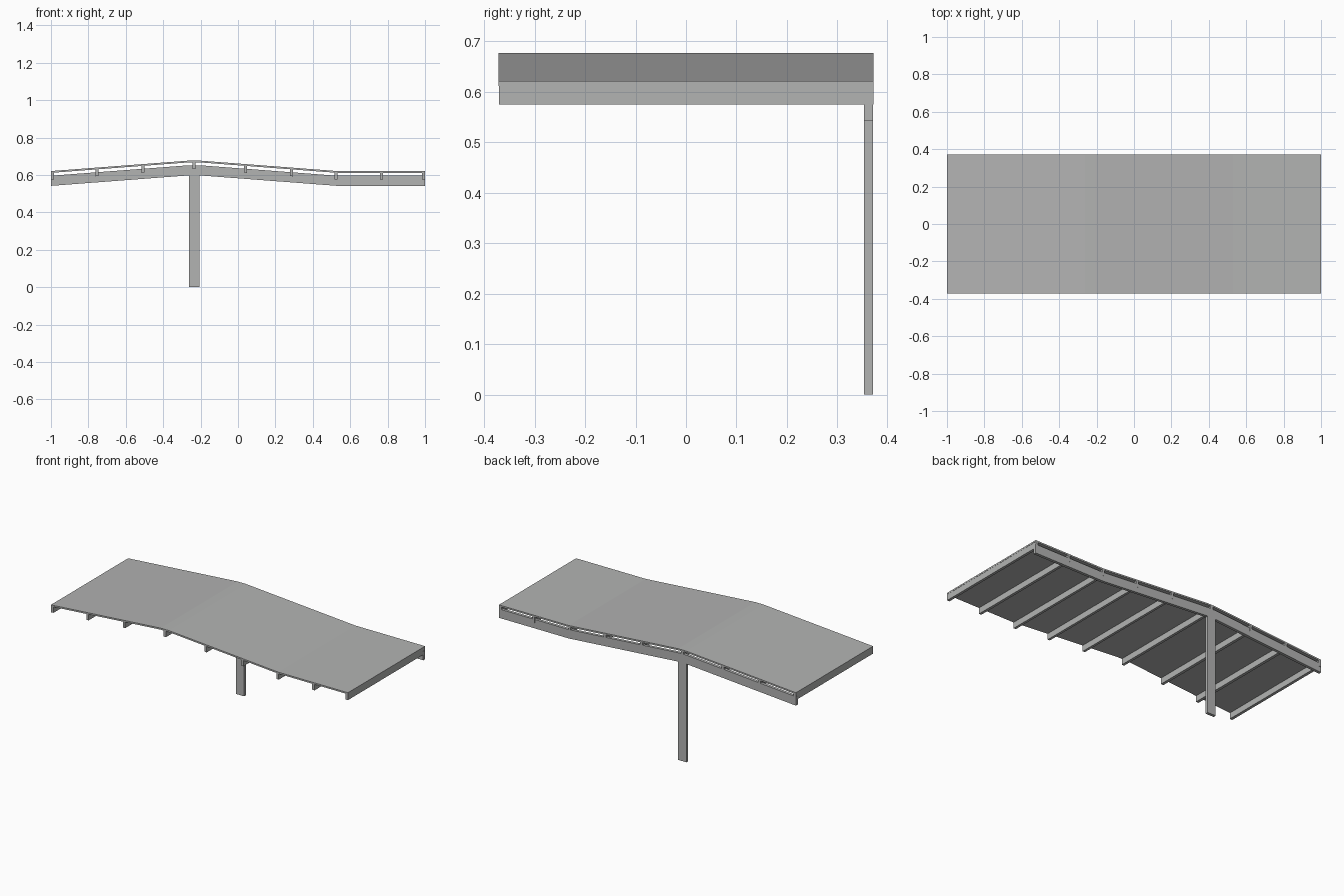
import bpy, bmesh

if "Cube" in bpy.data.objects:
    bpy.data.objects.remove(bpy.data.objects["Cube"])

steel = bpy.data.materials.new("light grey steel")
steel.diffuse_color = (0.45, 0.455, 0.45, 1)
steel.use_nodes = True
steel.node_tree.nodes["Principled BSDF"].inputs["Base Color"].default_value = steel.diffuse_color

# roof line: left eave, short flat ridge, right valley, right edge (x, top z)
LINE = [(-1.0, 0.621), (-0.262, 0.677), (-0.206, 0.677), (0.53, 0.621), (1.0, 0.621)]


def roof_z(x):
    for (x0, z0), (x1, z1) in zip(LINE, LINE[1:]):
        if x <= x1:
            return z0 + (z1 - z0) * (x - x0) / (x1 - x0)
    return LINE[-1][1]


def extrude_profile(name, pts, y0, y1):
    """Closed x-z profile extruded along y."""
    bm = bmesh.new()
    face = bm.faces.new([bm.verts.new((x, y0, z)) for x, z in pts])
    ext = bmesh.ops.extrude_face_region(bm, geom=[face])
    for v in ext["geom"]:
        if isinstance(v, bmesh.types.BMVert):
            v.co.y = y1
    bmesh.ops.recalc_face_normals(bm, faces=bm.faces)
    me = bpy.data.meshes.new(name)
    bm.to_mesh(me)
    bm.free()
    me.materials.append(steel)
    ob = bpy.data.objects.new(name, me)
    bpy.context.collection.objects.link(ob)
    return ob


def band(top, bottom):
    """Strip that follows the roof line between two depths below it."""
    return [(x, z - top) for x, z in LINE] + [(x, z - bottom) for x, z in reversed(LINE)]


# bent roof sheet
extrude_profile("roof_sheet", band(0, 0.0095), -0.371, 0.371)

# rear beam following the roof line
extrude_profile("rear_beam", band(0.025, 0.079), 0.353, 0.3705)

# single rear post
extrude_profile("post", [(-0.262, 0), (-0.206, 0), (-0.206, 0.6), (-0.262, 0.6)], 0.353, 0.3705)

# purlins under the roof, running front to back
HALF = 0.008
for i, x in enumerate([-0.991, -0.754, -0.508, -0.234, 0.041, 0.287, 0.525, 0.767, 0.991]):
    a, b = x - HALF, x + HALF
    za, zb = roof_z(a), roof_z(b)
    extrude_profile(f"purlin_{i + 1}",
                    [(a, za - 0.009), (b, zb - 0.009), (b, zb - 0.046), (a, za - 0.046)],
                    -0.3705, 0.371)
